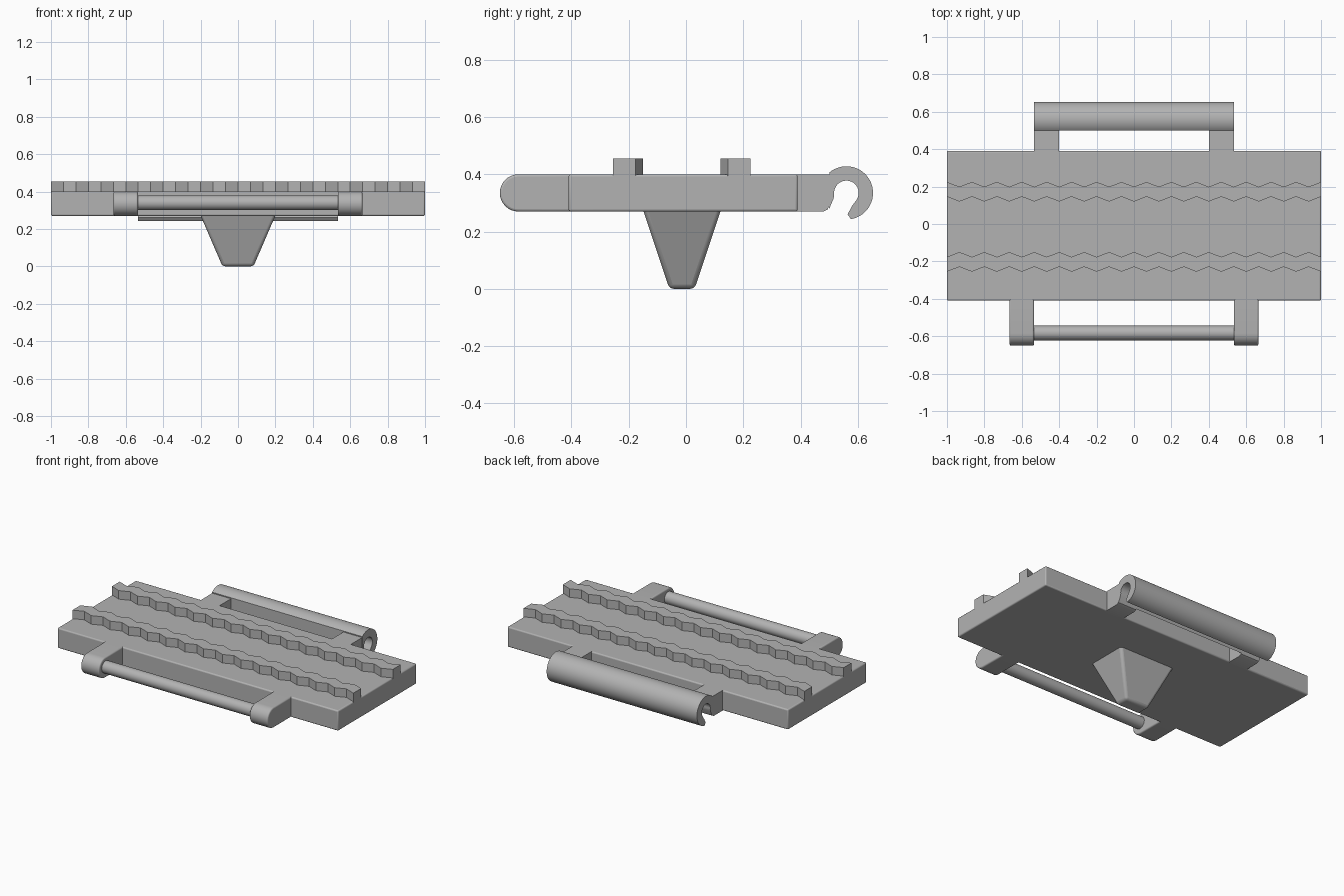
import bpy, bmesh
from math import cos, sin, radians
from mathutils import Vector

cube = bpy.data.objects.get("Cube")
if cube:
    bpy.data.objects.remove(cube, do_unlink=True)

# One plain grey for the whole link
steel = bpy.data.materials.new("steel_grey")
steel.use_nodes = True
GREY = (0.45, 0.45, 0.45, 1)
steel.diffuse_color = GREY
steel.node_tree.nodes["Principled BSDF"].inputs["Base Color"].default_value = GREY


def finish(bm, name, bevel=0.0, segments=3):
    bmesh.ops.recalc_face_normals(bm, faces=bm.faces)
    mesh = bpy.data.meshes.new(name)
    bm.to_mesh(mesh)
    bm.free()
    mesh.materials.append(steel)
    obj = bpy.data.objects.new(name, mesh)
    bpy.context.collection.objects.link(obj)
    if bevel:
        mod = obj.modifiers.new("soft_edges", "BEVEL")
        mod.width = bevel
        mod.segments = segments
        mod.limit_method = "ANGLE"
        mod.angle_limit = radians(40)
    bpy.ops.object.select_all(action="DESELECT")
    obj.select_set(True)
    bpy.context.view_layer.objects.active = obj
    bpy.ops.object.shade_smooth_by_angle(angle=radians(32))
    return obj


def prism(name, outline, axis, start, end, bevel=0.0):
    """Extrude a (y, z) outline along x, or an (x, y) outline along z."""
    bm = bmesh.new()
    if axis == "x":
        verts = [bm.verts.new((start, a, b)) for a, b in outline]
        step = Vector((end - start, 0, 0))
    else:
        verts = [bm.verts.new((a, b, start)) for a, b in outline]
        step = Vector((0, 0, end - start))
    face = bm.faces.new(verts)
    out = bmesh.ops.extrude_face_region(bm, geom=[face], use_keep_orig=True)
    moved = [g for g in out["geom"] if isinstance(g, bmesh.types.BMVert)]
    bmesh.ops.translate(bm, verts=moved, vec=step)
    return finish(bm, name, bevel)


def arc(cy, cz, r, a0, a1, n):
    angles = [radians(a0 + (a1 - a0) * i / n) for i in range(n + 1)]
    return [(cy + r * cos(a), cz + r * sin(a)) for a in angles]


BOTTOM, TOP, MID = 0.27, 0.40, 0.335
FRONT, BACK = -0.41, 0.39

# Main plate
prism("track_plate", [(-1, FRONT), (1, FRONT), (1, BACK), (-1, BACK)],
      "z", BOTTOM, TOP, 0.008)

# Zigzag grip ribs
SEGMENTS = 30


def zigzag_rib(name, low, high, phase):
    xs = [-1 + 2 * i / SEGMENTS for i in range(SEGMENTS + 1)]
    shift = [0.026 * ((i + phase) % 2) for i in range(SEGMENTS + 1)]
    near = [(x, low + s) for x, s in zip(xs, shift)]
    far = [(x, high + s) for x, s in zip(xs, shift)]
    prism(name, near + far[::-1], "z", TOP - 0.01, 0.455)


zigzag_rib("front_grip_rib", -0.255, -0.176, 0)
zigzag_rib("rear_grip_rib", 0.12, 0.199, 1)

# Rounded front arms and rear hook arms, on both sides
front_profile = arc(-0.585, MID, 0.065, 90, 270, 16) + [
    (FRONT + 0.03, BOTTOM), (FRONT + 0.03, TOP)]
rear_profile = [(0.36, BOTTOM), (0.48, BOTTOM), (0.495, 0.278),
                (0.512, 0.315), (0.512, TOP), (0.36, TOP)]
for side, sign in (("left", 1), ("right", -1)):
    prism(side + "_front_arm", front_profile, "x", sign * 0.535, sign * 0.665, 0.008)
    prism(side + "_rear_arm", rear_profile, "x", sign * 0.40, sign * 0.534)

# Hinge pin between the front arms
prism("hinge_pin", arc(-0.583, 0.34, 0.039, 0, 345, 23), "x", -0.56, 0.56)

# Open hook that clips round the next pin
hook = arc(0.56, MID, 0.093, 130, -80, 32)
hook += [(0.564, 0.26), (0.58, 0.29)]
hook += arc(0.56, MID, 0.043, -40, 190, 24)
hook += [(0.515, 0.315), (0.5, 0.28)]
prism("clip_hook", hook, "x", -0.535, 0.535)

# Tapered guide horn under the plate
bm = bmesh.new()
bmesh.ops.create_cube(bm, size=2)
for v in bm.verts:
    if v.co.z > 0:
        v.co = (v.co.x * 0.208, -0.014 + v.co.y * 0.141, 0.29)
    else:
        v.co = (v.co.x * 0.083, -0.014 + v.co.y * 0.044, 0)
finish(bm, "guide_horn", 0.016, 4)
